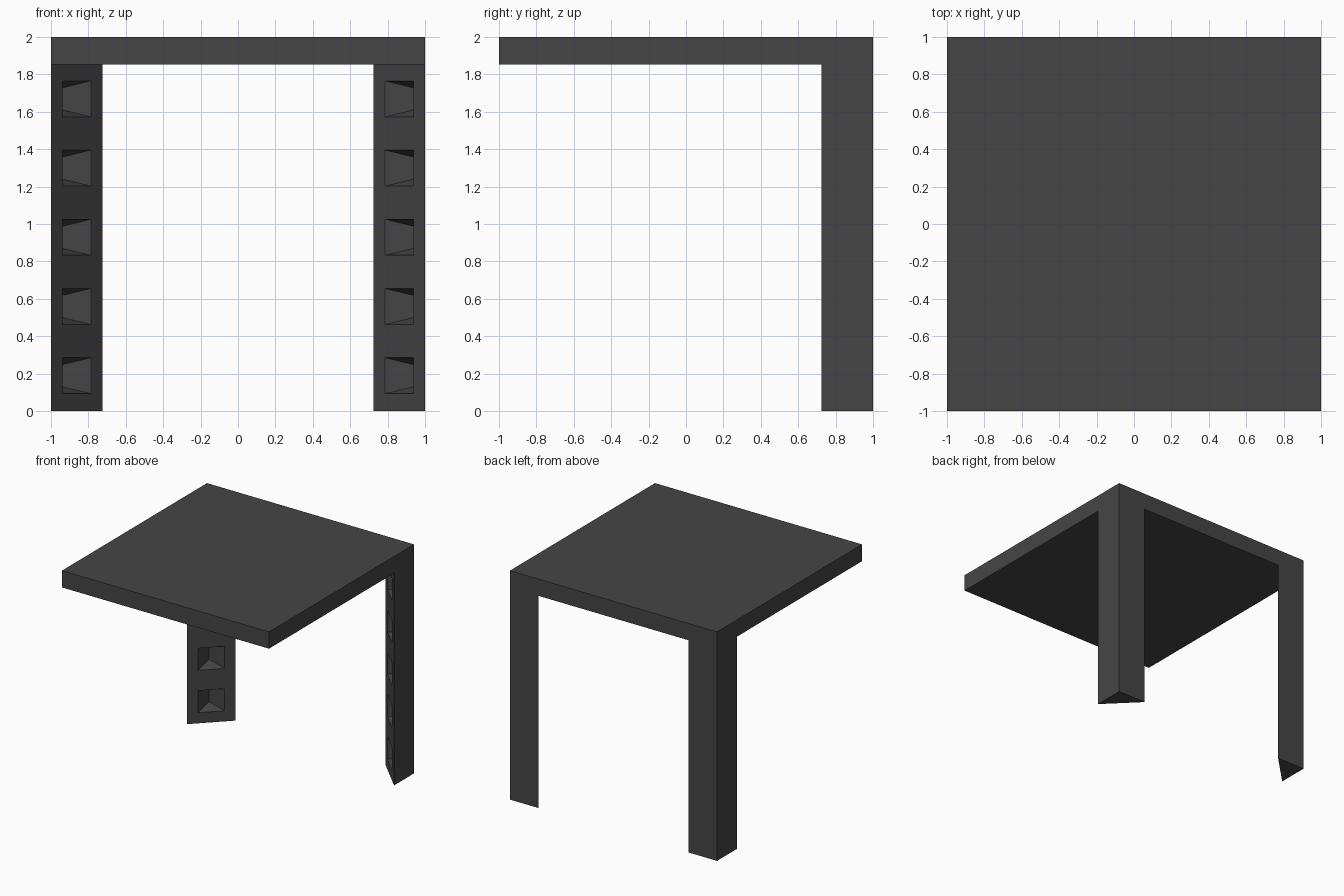
import bpy, bmesh

if "Cube" in bpy.data.objects:
    bpy.data.objects.remove(bpy.data.objects["Cube"])

LEG_H, LEG_W, CELLS = 1.853, 0.275, 5
PITCH = 0.37
A, B = 0.061, 0.216      # pocket wall offset and mouth reach from the outer corner

mat = bpy.data.materials.new("dark_grey")
mat.diffuse_color = (0.06, 0.06, 0.06, 1)
mat.use_nodes = True
mat.node_tree.nodes["Principled BSDF"].inputs["Base Color"].default_value = mat.diffuse_color


def finish(bm, name):
    bmesh.ops.remove_doubles(bm, verts=bm.verts[:], dist=1e-4)
    bmesh.ops.recalc_face_normals(bm, faces=bm.faces[:])
    mesh = bpy.data.meshes.new(name)
    bm.to_mesh(mesh)
    bm.free()
    mesh.materials.append(mat)
    obj = bpy.data.objects.new(name, mesh)
    bpy.context.collection.objects.link(obj)
    return obj


# Square table top
bm = bmesh.new()
bmesh.ops.create_cube(bm, size=1)
for v in bm.verts:
    v.co = (v.co.x * 2, v.co.y * 2, LEG_H + (v.co.z + 0.5) * (2 - LEG_H))
finish(bm, "table_top")

# Triangular back leg, built as stacked cells with a tapered pocket in the diagonal face
bm = bmesh.new()


def face(*pts):
    # points are (inset in x, inset in y, z) measured from the back right corner
    bm.faces.new([bm.verts.new((1 - x, 1 - y, z)) for x, y, z in pts])


def ring(p, q, lo, hi):
    return [(*p, lo), (*q, lo), (*q, hi), (*p, hi)]


corner, side, back = (0, 0), (0, LEG_W), (LEG_W, 0)
mouth_side, mouth_back, inner = (A, LEG_W - A), (LEG_W - A, A), (A, A)
for i in range(CELLS):
    z0 = i * PITCH
    z1 = LEG_H if i == CELLS - 1 else z0 + PITCH
    face(*ring(corner, side, z0, z1))
    face(*ring(back, corner, z0, z1))
    lo, hi = i * PITCH + 0.093, i * PITCH + 0.285
    outer = ring(side, back, z0, z1)
    mouth = ring(mouth_side, mouth_back, lo, hi)
    for k in range(4):
        n = (k + 1) % 4
        face(outer[k], outer[n], mouth[n], mouth[k])
    # pocket: two walls meeting in the deep edge, sloping floor and ceiling
    deep_lo, deep_hi = (*inner, lo + 0.037), (*inner, hi - 0.037)
    face(mouth[0], deep_lo, deep_hi, mouth[3])
    face(mouth[1], deep_lo, deep_hi, mouth[2])
    face(mouth[0], mouth[1], deep_lo)
    face(mouth[3], mouth[2], deep_hi)

# End caps
for z in (0, LEG_H):
    face((*corner, z), (*side, z), (*back, z))

legs = finish(bm, "back_legs")
legs.modifiers.new("mirror", 'MIRROR').use_axis = (True, False, False)
